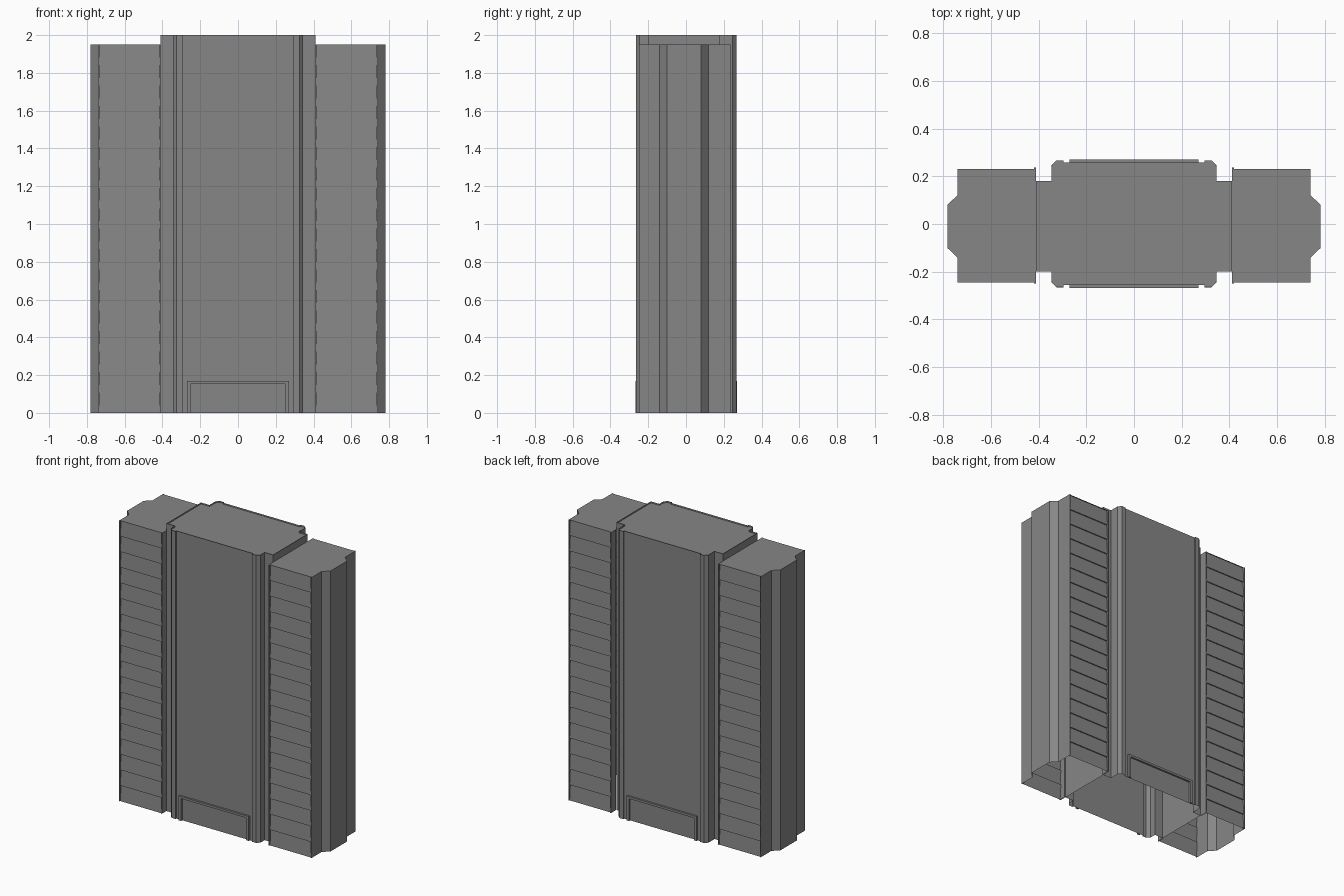
import bpy
import bmesh
from mathutils import Vector

cube = bpy.data.objects.get("Cube")
if cube:
    bpy.data.objects.remove(cube)

WING_TOP, CORE_TOP = 1.95, 2.0
FLOORS = 18

concrete = bpy.data.materials.new("concrete_grey")
concrete.use_nodes = True
grey = (0.24, 0.24, 0.24, 1)
concrete.diffuse_color = grey
concrete.node_tree.nodes["Principled BSDF"].inputs["Base Color"].default_value = grey


def finish(bm, name, mirror=False):
    mesh = bpy.data.meshes.new(name)
    bm.to_mesh(mesh)
    bm.free()
    mesh.materials.append(concrete)
    obj = bpy.data.objects.new(name, mesh)
    bpy.context.collection.objects.link(obj)
    if mirror:
        obj.modifiers.new("Mirror", "MIRROR")
    return obj


def sweep(bm, points, offset, closed=False):
    """Sweep a line of points along an offset; returns the far row of verts."""
    near = [bm.verts.new(p) for p in points]
    far = [bm.verts.new(Vector(p) + Vector(offset)) for p in points]
    count = len(points)
    for i in range(count if closed else count - 1):
        j = (i + 1) % count
        bm.faces.new((near[i], near[j], far[j], far[i]))
    return far


# Central tower: hollow shell with corner pilasters, recessed panels and parapet
half = [(0.41, -0.2), (0.345, -0.2), (0.345, -0.245), (0.325, -0.265),
        (0.295, -0.265), (0.295, -0.255)]
front = [(-x, y) for x, y in half] + half[::-1]
back = [(0.41, 0.18), (0.345, 0.18), (0.345, 0.247), (0.325, 0.267),
        (0.295, 0.267), (0.295, 0.257)]
outline = front + back + [(-x, y) for x, y in back[::-1]]
bm = bmesh.new()
rim = sweep(bm, [(x, y, 0) for x, y in outline], (0, 0, CORE_TOP), True)
roof = bm.faces.new(rim)
bmesh.ops.inset_region(bm, faces=[roof], thickness=0.008, use_even_offset=True)
bmesh.ops.inset_region(bm, faces=[roof], thickness=0.0005, depth=-0.01)
finish(bm, "central_tower")

# Wing end walls with the projecting bay and thin corner fins
bm = bmesh.new()
end = [(0.733, -0.235), (0.733, -0.25), (0.74, -0.25), (0.74, -0.14),
       (0.782, -0.1), (0.782, 0.08), (0.74, 0.12), (0.74, 0.236),
       (0.733, 0.236), (0.733, 0.22)]
sweep(bm, [(x, y, 0) for x, y in end], (0, 0, WING_TOP))
finish(bm, "wing_end_walls", True)

# Inner fins where the wings meet the tower
bm = bmesh.new()
for a, b in ((-0.25, -0.2), (0.18, 0.236)):
    fin = [(0.411, a), (0.418, a), (0.418, b), (0.411, b)]
    bm.faces.new(sweep(bm, [(x, y, 0) for x, y in fin], (0, 0, WING_TOP), True))
finish(bm, "wing_inner_fins", True)

# Wing facades: one overlapping course per floor
bm = bmesh.new()
step = WING_TOP / FLOORS
for side, face_y in ((-1, -0.245), (1, 0.231)):
    course = []
    for floor in range(FLOORS, 0, -1):
        course.append((0.418, face_y - side * 0.008, floor * step))
        course.append((0.418, face_y, (floor - 1) * step))
    if side > 0:
        course.reverse()
    sweep(bm, course, (0.315, 0, 0))
finish(bm, "wing_facades", True)

# Wing roofs
bm = bmesh.new()
edge = [(0.411, -0.245)] + [(0.74, -0.245)] + end[3:7] + [(0.74, 0.231), (0.411, 0.231)]
bm.faces.new([bm.verts.new((x, y, WING_TOP)) for x, y in edge])
finish(bm, "wing_roofs", True)

# Entrance surrounds on both long sides
frame = [(-0.27, 0), (-0.27, 0.17), (0.27, 0.17), (0.27, 0),
         (0.25, 0), (0.25, 0.155), (-0.25, 0.155), (-0.25, 0)]
for name, y, depth in (("front_entrance_frame", -0.255, -0.013),
                       ("back_entrance_frame", 0.257, 0.013)):
    bm = bmesh.new()
    bm.faces.new(sweep(bm, [(x, y, z) for x, z in frame], (0, depth, 0), True))
    bmesh.ops.recalc_face_normals(bm, faces=bm.faces[:])
    finish(bm, name)
